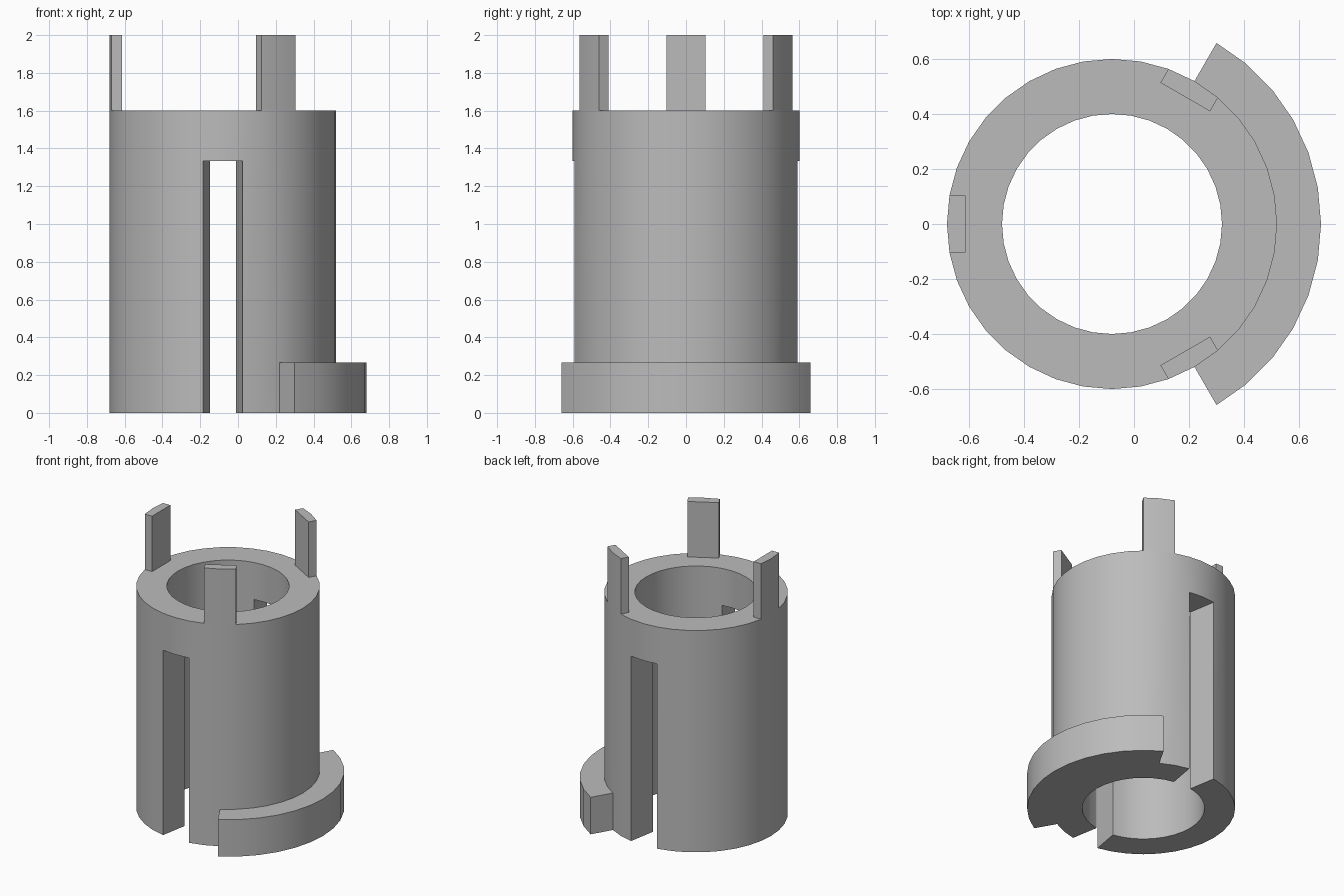
import bpy, bmesh, math

cube = bpy.data.objects.get("Cube")
if cube:
    bpy.data.objects.remove(cube, do_unlink=True)

CX = -0.08                       # axis of the tube
STEP = 10                        # degrees per side
RADII = [0.4, 0.6, 0.76]         # bore, tube wall, flange rim
LEVELS = [0, 0.267, 1.333, 1.6]  # base, flange top, slot top, tube top
TOP = 2.0

grey = bpy.data.materials.new("plain grey")
grey.use_nodes = True
colour = (0.5, 0.5, 0.5, 1)
grey.diffuse_color = colour
grey.node_tree.nodes["Principled BSDF"].inputs["Base Color"].default_value = colour


def polar(r, degrees, z):
    a = math.radians(degrees)
    return (CX + r * math.cos(a), r * math.sin(a), z)


def finish(name, bm):
    bmesh.ops.remove_doubles(bm, verts=bm.verts, dist=1e-5)
    bmesh.ops.recalc_face_normals(bm, faces=bm.faces)
    mesh = bpy.data.meshes.new(name)
    bm.to_mesh(mesh)
    bm.free()
    mesh.materials.append(grey)
    obj = bpy.data.objects.new(name, mesh)
    bpy.context.collection.objects.link(obj)
    bpy.ops.object.select_all(action='DESELECT')
    obj.select_set(True)
    bpy.context.view_layer.objects.active = obj
    bpy.ops.object.shade_smooth_by_angle(angle=math.radians(30))


# Slotted tube with partial flange: skin of the filled polar cells
SIDES = 360 // STEP


def filled(ring, side, level):
    if ring not in (0, 1) or level not in (0, 1, 2):
        return False
    angle = (side % SIDES + 0.5) * STEP
    if ring == 1:                # flange covers the +x third
        return level == 0 and (angle < 60 or angle > 300)
    in_slot = abs(angle % 180 - 90) < STEP
    return level == 2 or not in_slot


bm = bmesh.new()
for ring in range(2):
    for side in range(SIDES):
        for level in range(3):
            if not filled(ring, side, level):
                continue
            for axis in range(3):
                for end in (0, 1):
                    near = [ring, side, level]
                    near[axis] += 2 * end - 1
                    if filled(*near):
                        continue
                    loop = []
                    for u, v in ((0, 0), (1, 0), (1, 1), (0, 1)):
                        corner = [u, v]
                        corner.insert(axis, end)
                        i, j, k = corner
                        loop.append(bm.verts.new(polar(
                            RADII[ring + i], (side + j) % SIDES * STEP,
                            LEVELS[level + k])))
                    bm.faces.new(loop)
finish("slotted_tube", bm)

# Three upright prongs: flat inside, round outside, parallel sides
half = math.degrees(math.atan2(RADII[1] * math.sin(math.radians(STEP)), 0.533))
inner = 0.533 / math.cos(math.radians(half))
for name, mid in (("left_back_prong", 60), ("right_prong", 180),
                  ("left_front_prong", 300)):
    bm = bmesh.new()
    outline = [(inner, -half), (RADII[1], -STEP), (RADII[1], 0),
               (RADII[1], STEP), (inner, half)]
    base = bm.faces.new([bm.verts.new(polar(r, mid + a, LEVELS[3]))
                         for r, a in outline])
    grown = bmesh.ops.extrude_face_region(bm, geom=[base], use_keep_orig=True)
    for v in grown["geom"]:
        if isinstance(v, bmesh.types.BMVert):
            v.co.z = TOP
    finish(name, bm)
